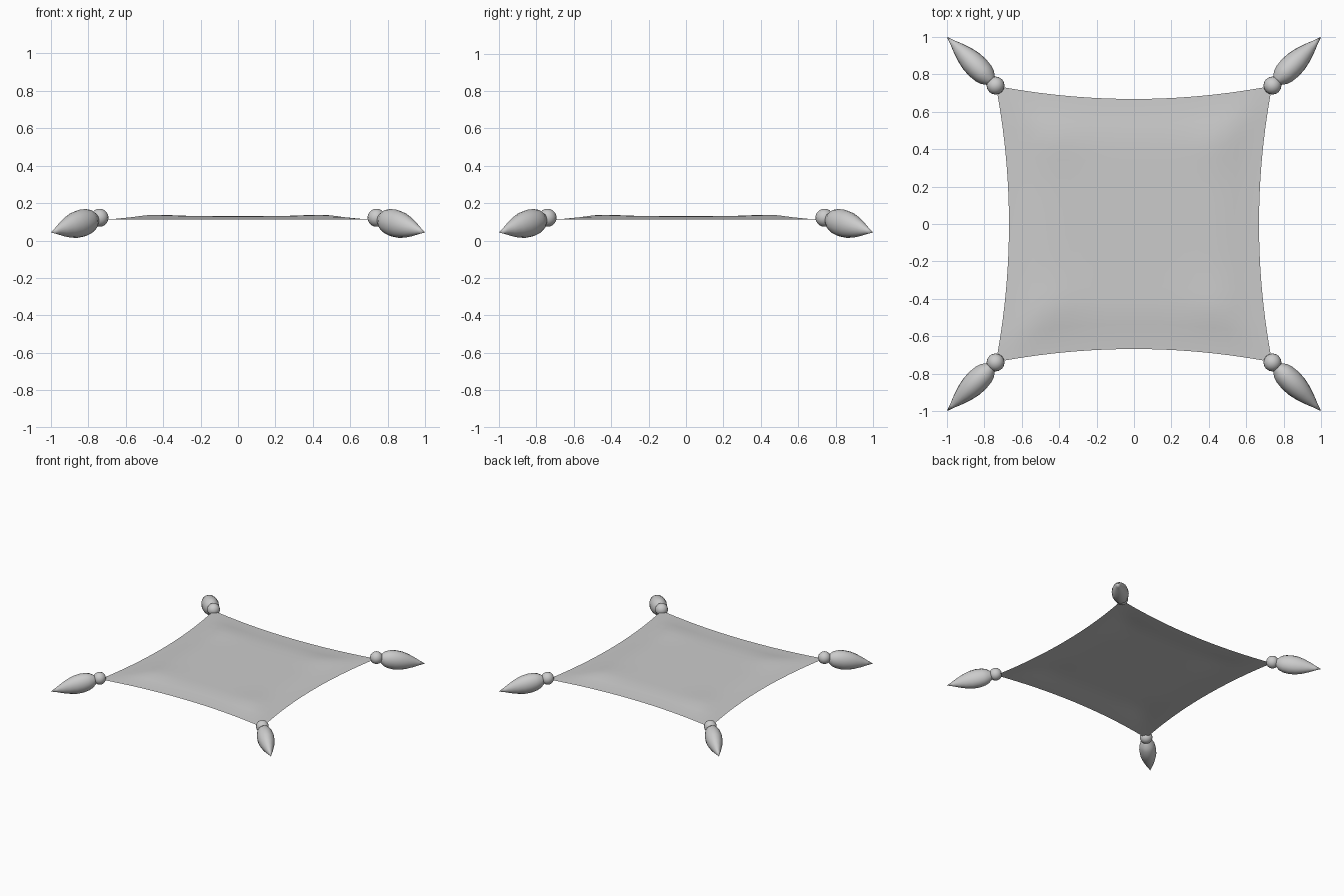
import bpy, bmesh, math
from mathutils import Vector, Matrix

if "Cube" in bpy.data.objects:
    bpy.data.objects.remove(bpy.data.objects["Cube"])

grey = bpy.data.materials.new("light grey fabric")
grey.diffuse_color = (0.6, 0.6, 0.6, 1)
grey.use_nodes = True
grey.node_tree.nodes["Principled BSDF"].inputs["Base Color"].default_value = grey.diffuse_color


def finish(bm, name):
    mesh = bpy.data.meshes.new(name)
    bm.to_mesh(mesh)
    bm.free()
    mesh.materials.append(grey)
    mesh.shade_smooth()
    obj = bpy.data.objects.new(name, mesh)
    bpy.context.collection.objects.link(obj)
    return obj


def smoothstep(t):
    t = min(max(t, 0), 1)
    return t * t * (3 - 2 * t)


# Cloth: thin sheet with inward-curved sides, a soft raised rim and fuller corners
bm = bmesh.new()
bmesh.ops.create_grid(bm, x_segments=20, y_segments=20, size=1)
for v in bm.verts:
    u, w = v.co.x, v.co.y
    rise = smoothstep((1 - max(abs(u), abs(w))) / 0.36)
    corner = math.exp(-((abs(u) - 0.64) ** 2 + (abs(w) - 0.64) ** 2) / 0.04)
    v.co = (u * (0.668 + 0.07 * w * w), w * (0.668 + 0.07 * u * u),
            0.113 + 0.018 * rise + 0.007 * corner * rise)
finish(bm, "cloth")

# Tassel outline: (fraction along the axis, radius)
outline = [(0.06, 0.022), (0.11, 0.034), (0.17, 0.05), (0.25, 0.059), (0.37, 0.064),
           (0.5, 0.061), (0.63, 0.05), (0.76, 0.034), (0.88, 0.016), (1, 0.0)]
SIDES = 16
for sx, sy, place in ((1, 1, "back_right"), (-1, 1, "back_left"),
                      (-1, -1, "front_left"), (1, -1, "front_right")):
    start = Vector((0.74 * sx, 0.74 * sy, 0.122))
    axis = Vector((sx, sy, 0.043)) - start
    side = axis.cross(Vector((0, 0, 1))).normalized()
    up = side.cross(axis).normalized()

    # Tassel: tapered teardrop pointing outwards and down
    bm = bmesh.new()
    rings = []
    for t, r in outline:
        centre = start + axis * t
        rings.append([bm.verts.new(centre + side * (r * math.cos(a)) + up * (1.15 * r * math.sin(a)))
                      for a in (2 * math.pi * i / SIDES for i in range(SIDES))])
    for a, b in zip(rings, rings[1:]):
        for i in range(SIDES):
            j = (i + 1) % SIDES
            bm.faces.new((a[i], a[j], b[j], b[i]))
    bm.faces.new(rings[0])
    bmesh.ops.remove_doubles(bm, verts=bm.verts, dist=0.0001)
    bmesh.ops.recalc_face_normals(bm, faces=bm.faces)
    finish(bm, "tassel_" + place)

    # Bead joining the tassel to the cloth corner
    bm = bmesh.new()
    bmesh.ops.create_uvsphere(bm, u_segments=16, v_segments=10, radius=0.048,
                              matrix=Matrix.Translation(start))
    finish(bm, "bead_" + place)
